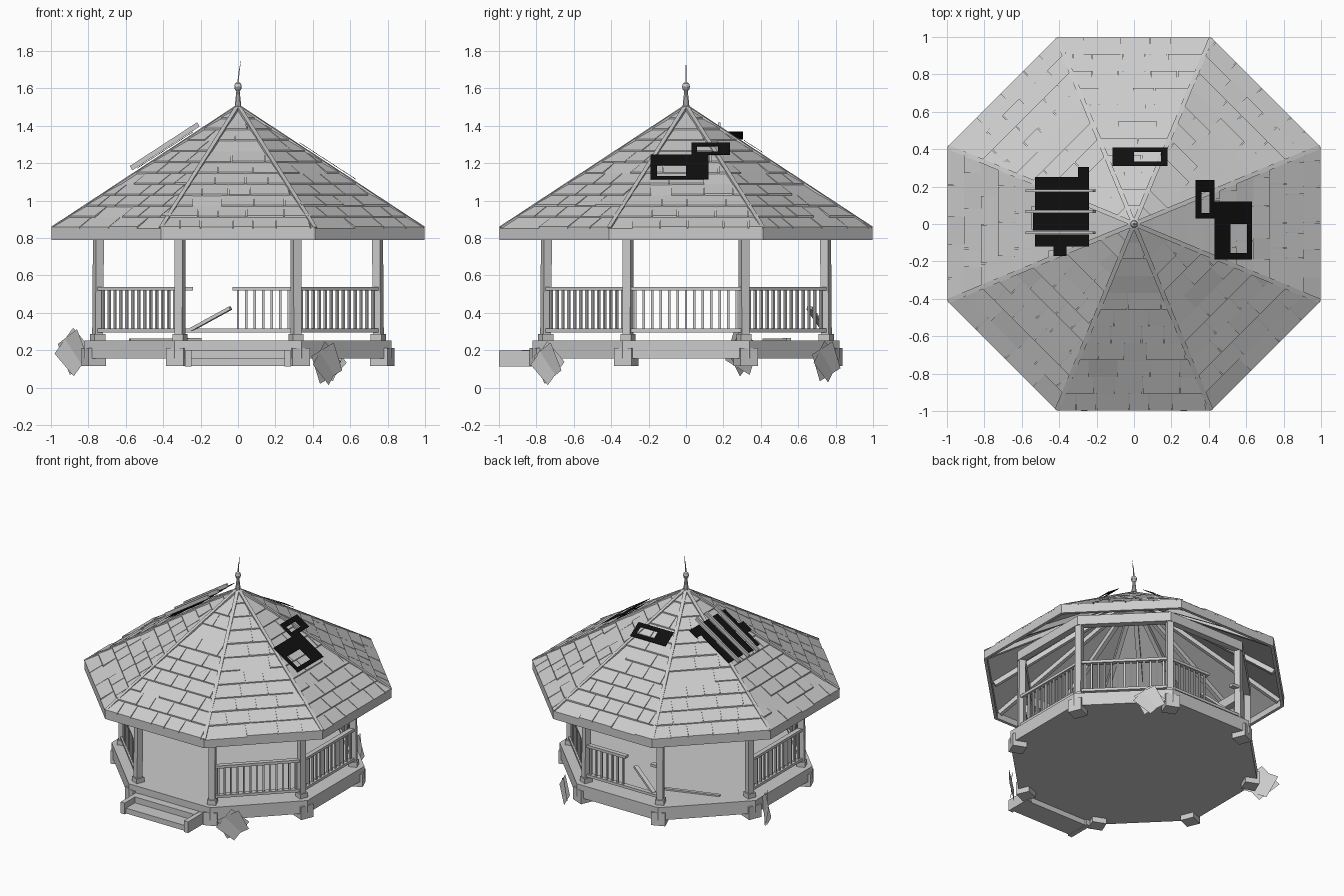
import bpy, bmesh, random
from math import pi, sin, cos, tan
from mathutils import Vector, Matrix

if "Cube" in bpy.data.objects:
    bpy.data.objects.remove(bpy.data.objects["Cube"])

random.seed(4)
T = tan(pi / 8)
Z = Vector((0, 0, 1))
SIDES = [i * pi / 4 for i in range(8)]          # face directions
CORNERS = [a + pi / 8 for a in SIDES]           # corner directions


def finish(name, bm, color=None):
    bmesh.ops.recalc_face_normals(bm, faces=bm.faces)
    me = bpy.data.meshes.new(name)
    bm.to_mesh(me)
    bm.free()
    ob = bpy.data.objects.new(name, me)
    bpy.context.collection.objects.link(ob)
    if color:
        m = bpy.data.materials.new(name)
        m.diffuse_color = color
        m.use_nodes = True
        m.node_tree.nodes["Principled BSDF"].inputs["Base Color"].default_value = m.diffuse_color
        me.materials.append(m)
    return ob


def hexa(bm, low, high):
    v = [bm.verts.new(p) for p in low + high]
    for f in ((3, 2, 1, 0), (4, 5, 6, 7), (0, 1, 5, 4), (1, 2, 6, 5), (2, 3, 7, 6), (3, 0, 4, 7)):
        bm.faces.new([v[i] for i in f])


def beam(bm, p, q, w, h, side=None, taper=1):
    p, q = Vector(p), Vector(q)
    d = (q - p).normalized()
    s = side.normalized() if side else d.cross(Z).normalized()
    n = s.cross(d)
    ends = [[c + s * i * w / 2 * k + n * j * h / 2 * k for i, j in ((-1, -1), (1, -1), (1, 1), (-1, 1))]
            for c, k in ((p, 1), (q, taper))]
    hexa(bm, *ends)


def polar(a, r, z=0, u=0):
    return Vector((cos(a) * r - sin(a) * u, sin(a) * r + cos(a) * u, z))


def on_roof(a, r, u, lift=0):
    return polar(a, r, 0.85 + 0.65 * (1 - r) + lift, u)


def rings(bm, profile, n=8, closed=False):
    # turned profile of (apothem, z) points with n flat sides
    k = 1 / cos(pi / n)
    loops = [[bm.verts.new(polar((i + .5) * 2 * pi / n, r * k, z)) for i in range(n)] for r, z in profile]
    pairs = list(zip(loops, loops[1:])) + ([(loops[-1], loops[0])] if closed else [])
    for A, B in pairs:
        for i in range(n):
            bm.faces.new((A[i], A[(i + 1) % n], B[(i + 1) % n], B[i]))
    if not closed:
        bm.faces.new(loops[0])
        bm.faces.new(loops[-1])


# Deck platform
bm = bmesh.new()
rings(bm, [(0.82, 0.155), (0.82, 0.252)])
finish("deck", bm)

# Footing blocks, post bases, posts
bm, bp = bmesh.new(), bmesh.new()
for a in CORNERS:
    s = polar(a + pi / 2, 1)
    beam(bm, polar(a, 0.835, 0.115), polar(a, 0.835, 0.212), 0.1, 0.1, s)
    beam(bp, polar(a, 0.812, 0.25), polar(a, 0.812, 0.287), 0.062, 0.062, s)
    beam(bp, polar(a, 0.812, 0.28), polar(a, 0.807, 0.86), 0.045, 0.045, s)
finish("footing_blocks", bm)
finish("posts", bp)

# Front steps: low tread, high tread, side boards
bm = bmesh.new()
beam(bm, (-0.25, -0.9, 0.135), (0.25, -0.9, 0.135), 0.17, 0.04)
beam(bm, (-0.25, -0.85, 0.178), (0.25, -0.85, 0.178), 0.06, 0.045)
for x in (-0.265, 0.265):
    beam(bm, (x, -1, 0.156), (x, -0.8, 0.156), 0.035, 0.085)
finish("front_steps", bm)

# Railings: open at the front and back left, broken at the back
bm = bmesh.new()
for i, a in enumerate(SIDES):
    if i in (3, 6):
        continue
    back = i == 2
    for z in (0.305, 0.528):
        u1 = 0.03 if back and z > 0.4 else 0.31
        beam(bm, polar(a, 0.75, z, -0.3), polar(a, 0.75, z, u1), 0.035, 0.02)
    if back:
        beam(bm, polar(a, 0.75, 0.528, 0.24), polar(a, 0.75, 0.528, 0.3), 0.035, 0.02)
    for j in range(13):
        u = -0.27 + j * 0.045
        if back and u > 0.02:
            break
        beam(bm, polar(a, 0.75, 0.305, u), polar(a, 0.75, 0.525, u), 0.013, 0.013, polar(a, 1))
beam(bm, (-0.25, 0.74, 0.31), (-0.04, 0.66, 0.425), 0.03, 0.018)
beam(bm, (-0.58, 0.42, 0.256), (-0.2, 0.55, 0.258), 0.025, 0.012)
finish("railings", bm)

# Top beam ring and rafters
bm = bmesh.new()
rings(bm, [(0.725, 0.82), (0.775, 0.82), (0.775, 0.89), (0.725, 0.89)], closed=True)
finish("top_beam", bm)
bm = bmesh.new()
for i in range(16):
    a = i * pi / 8
    k = 1 / cos(pi / 8) if i % 2 else 1
    beam(bm, polar(a, 0.96 * k, 0.825), polar(a, 0.04, 1.425), 0.03, 0.035)
finish("rafters", bm)

# Roof shell with fascia
bm = bmesh.new()
rings(bm, [(0.004, 1.497), (0.997, 0.85), (0.997, 0.79), (0.975, 0.79), (0.975, 0.835), (0.004, 1.465)], closed=True)
finish("roof_shell", bm)

# Shingles in eleven courses, some missing
bm = bmesh.new()
for a in SIDES:
    for c in range(11):
        r0 = 0.998 - c * 0.09
        r1 = r0 - 0.089
        u = -r0 * T
        while u < r0 * T:
            w = random.uniform(0.1, 0.22)
            v = min(u + w, r0 * T)
            if random.random() > 0.12:
                def q(lo, hi):
                    m = r1 * T
                    e = [max(-m, min(m, x)) for x in (u, v)]
                    return [on_roof(a, r0, u, lo), on_roof(a, r0, v - 0.005, lo),
                            on_roof(a, r1, e[1] - 0.005 * (e[1] > e[0] + .01), hi), on_roof(a, r1, e[0], hi)]
                t = random.uniform(0, 0.004)
                hexa(bm, q(-0.002, -0.004), q(0.006 + t, 0.001))
            u = v
finish("shingles", bm)

# Hip ridge caps
bm = bmesh.new()
for a in CORNERS:
    beam(bm, polar(a, 1.072, 0.852), polar(a, 0.01, 1.497), 0.024, 0.018)
finish("ridge_caps", bm)

# Finial: turned stem with ball, and a bent spike
bm = bmesh.new()
rings(bm, [(0.018, 1.48), (0.016, 1.52), (0.009, 1.585), (0.017, 1.595), (0.02, 1.61),
           (0.016, 1.625), (0.005, 1.633)], 10)
beam(bm, (0, 0, 1.63), (0.006, 0, 1.69), 0.007, 0.007, Vector((0, 1, 0)), 0.7)
beam(bm, (0.006, 0, 1.69), (0.016, 0, 1.75), 0.005, 0.005, Vector((0, 1, 0)), 0.2)
finish("finial", bm)


# Dark roof patches: flat slabs just above the slope
def slab(bm, a, r0, r1, u0, u1, lift=0.022):
    edge = ((r0, u0), (r1, u0), (r1, u1), (r0, u1))
    hexa(bm, [on_roof(a, r, u, lift) for r, u in edge], [on_roof(a, r, u, lift + 0.003) for r, u in edge])


def frame(bm, a, r0, r1, u0, u1, h0, h1, k0, k1):
    slab(bm, a, r0, h0, u0, u1)
    slab(bm, a, h1, r1, u0, u1)
    slab(bm, a, h0, h1, u0, k0)
    slab(bm, a, h0, h1, k1, u1)


DARK = (0.005, 0.005, 0.005, 1)
bm = bmesh.new()
frame(bm, 0, 0.43, 0.63, -0.19, 0.12, 0.515, 0.605, -0.155, 0.0)
frame(bm, 0, 0.33, 0.43, 0.03, 0.235, 0.36, 0.405, 0.06, 0.17)
frame(bm, pi / 2, 0.31, 0.41, -0.18, 0.115, 0.335, 0.385, -0.145, 0.0)
for r0, r1, y0, y1 in ((0.24, 0.53, 0.185, 0.25), (0.24, 0.53, 0.075, 0.17), (0.24, 0.54, -0.035, 0.06),
                       (0.24, 0.53, -0.12, -0.055), (0.24, 0.3, 0.25, 0.305), (0.36, 0.43, -0.17, -0.12)):
    slab(bm, pi, r0, r1, -y1, -y0)
finish("roof_patches", bm, DARK)

# Repair battens over the left patch
bm = bmesh.new()
for y in (0.178, 0.067, -0.047):
    beam(bm, on_roof(pi, 0.572, -y, 0.045), on_roof(pi, 0.212, -y, 0.045), 0.014, 0.026)
finish("repair_battens", bm)

# Weed cards leaning round the base, nearly parallel in each clump
bm = bmesh.new()
for c, az, s in (((0.475, -0.74, 0.13), -0.87, 0.083), ((-0.88, 0.3, 0.19), 3.85, 0.092),
                 ((0.49, 0.75, 0.14), 0.75, 0.08)):
    for roll, turn, tilt in ((0.45, 0, 0.1), (0.85, 0.18, -0.06)):
        M = (Matrix.Translation(c) @ Matrix.Rotation(az + turn, 4, 'Z')
             @ Matrix.Rotation(tilt, 4, 'Y') @ Matrix.Rotation(roll, 4, 'X'))
        bm.faces.new([bm.verts.new(M @ Vector((0, i * s, j * s)))
                      for i, j in ((-1, -1), (1, -1), (1, 1), (-1, 1))])
finish("weed_cards", bm)
